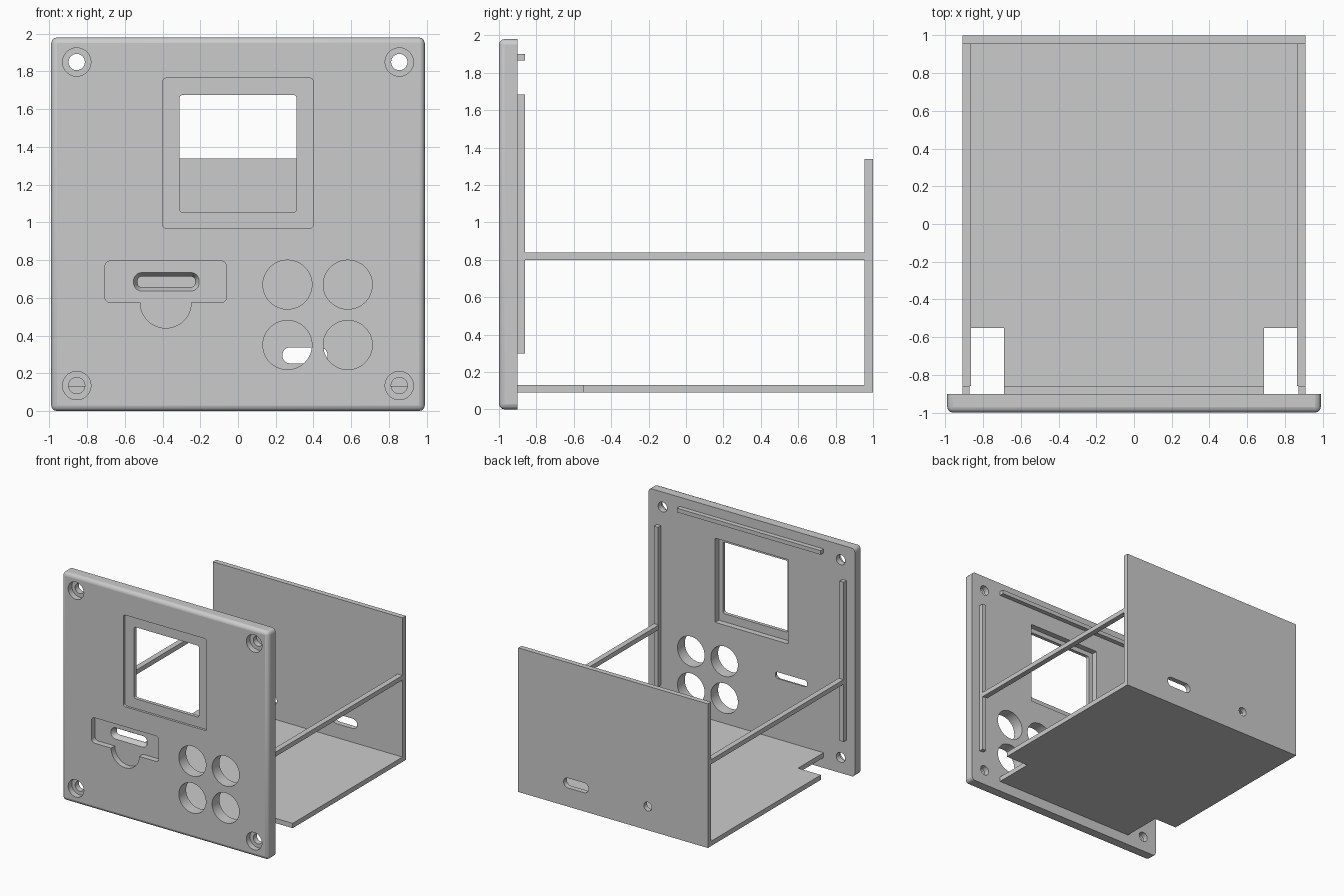
import bpy, bmesh
from math import sin, cos, pi, radians

old = bpy.data.objects.get("Cube")
if old:
    bpy.data.objects.remove(old, do_unlink=True)

grey = bpy.data.materials.new("plain grey")
grey.use_nodes = True
grey.diffuse_color = (0.6, 0.6, 0.6, 1)
grey.node_tree.nodes["Principled BSDF"].inputs["Base Color"].default_value = (0.6, 0.6, 0.6, 1)


def make(name, bm):
    bmesh.ops.recalc_face_normals(bm, faces=bm.faces)
    mesh = bpy.data.meshes.new(name)
    bm.to_mesh(mesh)
    bm.free()
    mesh.materials.append(grey)
    obj = bpy.data.objects.new(name, mesh)
    bpy.context.collection.objects.link(obj)
    return obj


def box_mesh(x0, x1, y0, y1, z0, z1):
    bm = bmesh.new()
    bmesh.ops.create_cube(bm, size=1)
    for v in bm.verts:
        v.co.x = x1 if v.co.x > 0 else x0
        v.co.y = y1 if v.co.y > 0 else y0
        v.co.z = z1 if v.co.z > 0 else z0
    return bm


def box(name, *bounds):
    return make(name, box_mesh(*bounds))


def outline(x, z, w, h, r, steps=12):
    """Rounded rectangle in the xz plane; a circle when w = h = 2r."""
    pts = []
    for i, (sx, sz) in enumerate([(1, 1), (-1, 1), (-1, -1), (1, -1)]):
        for k in range(steps + 1):
            a = (i + k / steps) * pi / 2
            pts.append((x + sx * (w / 2 - r) + r * cos(a),
                        z + sz * (h / 2 - r) + r * sin(a)))
    return pts


def cut(target, x, z, w, h, r, y0, y1, shrink=0):
    """Cut a rounded opening from y0 to y1, narrowing by shrink."""
    bm = bmesh.new()
    near = [bm.verts.new((px, y0, pz)) for px, pz in outline(x, z, w, h, r)]
    far = [bm.verts.new((px, y1, pz)) for px, pz in
           outline(x, z, w - 2 * shrink, h - 2 * shrink, r - shrink)]
    n = len(near)
    bm.faces.new(near)
    bm.faces.new(far[::-1])
    for i in range(n):
        j = (i + 1) % n
        bm.faces.new((near[i], near[j], far[j], far[i]))
    bmesh.ops.remove_doubles(bm, verts=bm.verts, dist=1e-5)
    cutter = make("cutter", bm)
    cutter.hide_render = True
    mod = target.modifiers.new("opening", 'BOOLEAN')
    mod.operation = 'DIFFERENCE'
    mod.solver = 'EXACT'
    mod.object = cutter
    bpy.context.view_layer.objects.active = target
    bpy.ops.object.modifier_apply(modifier=mod.name)
    bpy.data.objects.remove(cutter, do_unlink=True)


def finish(obj):
    bpy.ops.object.select_all(action='DESELECT')
    obj.select_set(True)
    bpy.context.view_layer.objects.active = obj
    bpy.ops.object.shade_smooth_by_angle(angle=radians(35))
    # keep the large axis-aligned faces flat
    for p in obj.data.polygons:
        if max(abs(c) for c in p.normal) > 0.9999:
            p.use_smooth = False


# Front panel, rounded everywhere except around its back face
BACK = -0.9
bm = box_mesh(-0.99, 0.99, -1, BACK, 0, 1.98)
edges = [e for e in bm.edges if not all(v.co.y > -0.95 for v in e.verts)]
bmesh.ops.bevel(bm, geom=edges, offset=0.03, segments=3, profile=0.5, affect='EDGES')
panel = make("front_panel", bm)

# Screen window with a shallow front frame and a rear pocket
cut(panel, 0, 1.367, 0.8, 0.795, 0.02, -1.1, -0.98)
cut(panel, 0, 1.35, 0.7, 0.73, 0.005, -0.95, -0.8)
cut(panel, 0, 1.365, 0.62, 0.62, 0.015, -1.1, -0.8)

# Button holes
for x in (0.262, 0.582):
    for z in (0.35, 0.67):
        cut(panel, x, z, 0.26, 0.26, 0.13, -1.1, -0.8)

# Counterbored screw holes
for x in (-0.855, 0.855):
    for z in (0.135, 1.85):
        cut(panel, x, z, 0.15, 0.15, 0.075, -1.1, -0.95)
        cut(panel, x, z, 0.086, 0.086, 0.043, -1.1, -0.8)

# Connector recess with finger notch and tapered slot
cut(panel, -0.383, 0.685, 0.645, 0.22, 0.03, -1.1, -0.95)
cut(panel, -0.383, 0.575, 0.27, 0.27, 0.135, -1.1, -0.95)
cut(panel, -0.38, 0.685, 0.35, 0.1, 0.045, -0.952, -0.915, 0.022)
cut(panel, -0.38, 0.685, 0.306, 0.056, 0.023, -0.97, -0.8)
finish(panel)

# Locating ribs behind the front panel
RIB = -0.86
box("top_rib", -0.69, 0.69, BACK, RIB, 1.865, 1.9)
for side, s in (("left", 1), ("right", -1)):
    xs = sorted((s * 0.872, s * 0.91))
    box(side + "_rib", *xs, BACK, RIB, 0.3, 1.685)
    xs = sorted((s * 0.863, s * 0.91))
    box(side + "_rail", *xs, RIB, 0.955, 0.8, 0.84)

# Floor with notched front corners
bm = bmesh.new()
half = [(0.91, 0.955), (0.91, -0.55), (0.69, -0.55), (0.69, BACK)]
loop = half + [(-x, y) for x, y in reversed(half)]
face = bm.faces.new([bm.verts.new((x, y, 0.09)) for x, y in loop])
top = bmesh.ops.extrude_face_region(bm, geom=[face])
for v in top["geom"]:
    if isinstance(v, bmesh.types.BMVert):
        v.co.z = 0.132
make("floor", bm)

# Back wall with cable slot and small round hole
wall = box("back_wall", -0.91, 0.91, 0.955, 1, 0.09, 1.34)
cut(wall, 0.355, 0.295, 0.24, 0.085, 0.042, 0.8, 1.1)
cut(wall, -0.333, 0.295, 0.076, 0.076, 0.038, 0.8, 1.1)
finish(wall)
